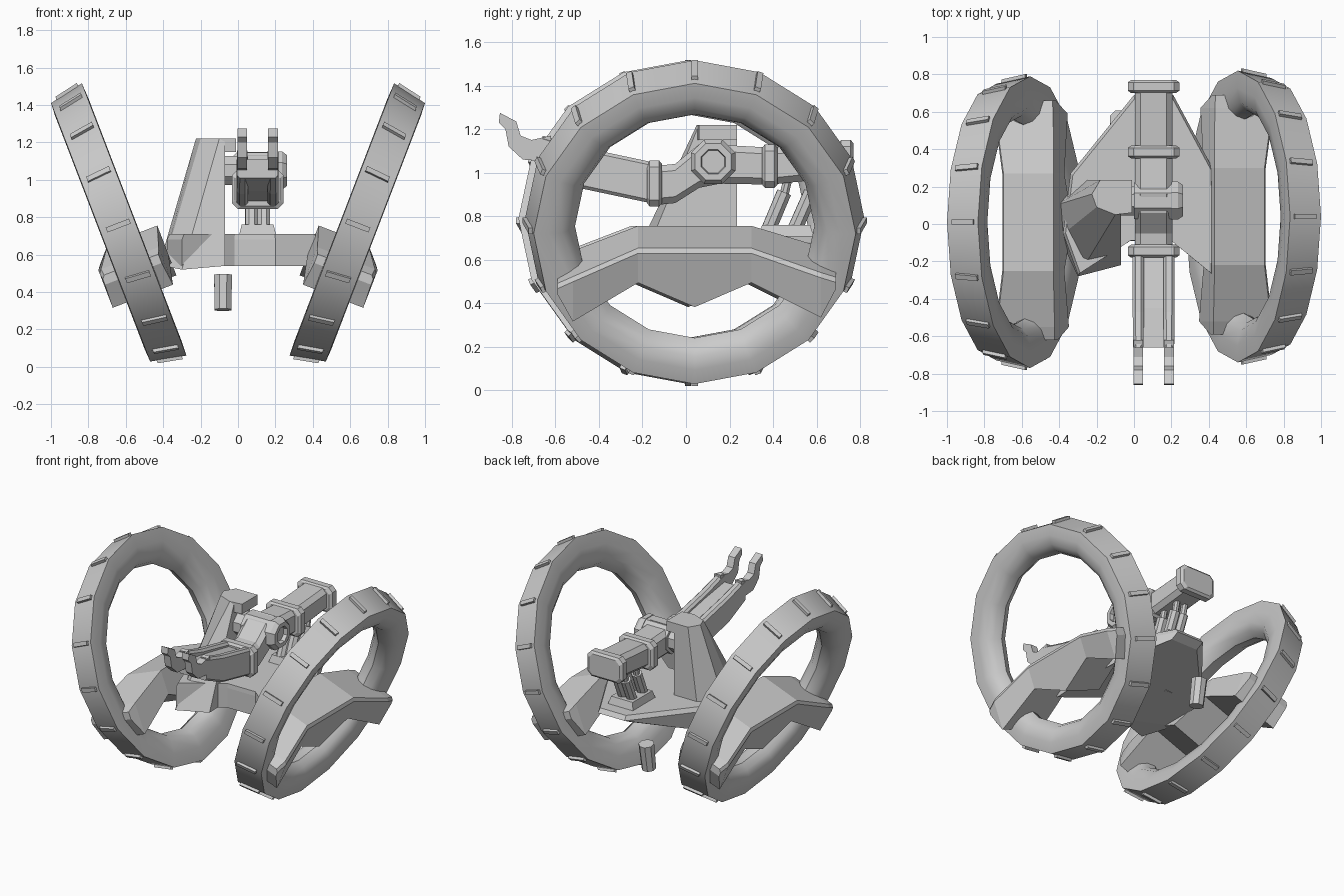
import bpy, bmesh, math
from mathutils import Vector

if "Cube" in bpy.data.objects:
    bpy.data.objects.remove(bpy.data.objects["Cube"])

TILT = math.radians(21.0)
CA, SA = math.cos(TILT), math.sin(TILT)
AX = 0.105  # arm centre line


def finish(name, bm, smooth=None):
    bmesh.ops.recalc_face_normals(bm, faces=bm.faces)
    me = bpy.data.meshes.new(name)
    bm.to_mesh(me)
    bm.free()
    ob = bpy.data.objects.new(name, me)
    bpy.context.collection.objects.link(ob)
    if smooth:
        bpy.ops.object.select_all(action='DESELECT')
        ob.select_set(True)
        bpy.context.view_layer.objects.active = ob
        bpy.ops.object.shade_smooth_by_angle(angle=math.radians(smooth))
    return ob


def loft(name, rings, closed=False, smooth=None):
    """Skin a list of equal-length rings; cap the ends unless closed."""
    bm = bmesh.new()
    vs = [[bm.verts.new(p) for p in r] for r in rings]
    n = len(rings[0])
    for i in range(len(rings) if closed else len(rings) - 1):
        a, b = vs[i], vs[(i + 1) % len(rings)]
        for j in range(n):
            k = (j + 1) % n
            bm.faces.new((a[j], a[k], b[k], b[j]))
    if not closed:
        bm.faces.new(vs[0])
        bm.faces.new(vs[-1])
    return finish(name, bm, smooth)


def tube(name, p, q, r, n=8, r2=None):
    p, q = Vector(p), Vector(q)
    d = (q - p).normalized()
    side = d.orthogonal().normalized()
    up = d.cross(side)
    rings = []
    for c, rad in ((p, r), (q, r2 or r)):
        rings.append([c + rad * (math.cos(t) * side + math.sin(t) * up)
                      for t in [(i + 0.5) * 2 * math.pi / n for i in range(n)]])
    return loft(name, rings)


def section(y, z, hw, hh, c=0.03, x=AX):
    """Chamfered rectangle across the arm."""
    pts = [(hw, hh - c), (hw - c, hh), (c - hw, hh), (-hw, hh - c),
           (-hw, c - hh), (c - hw, -hh), (hw - c, -hh), (hw, c - hh)]
    return [(x + a, y, z + b) for a, b in pts]


def wheel(s, cy, tag):
    def P(u, y, v):
        return (s * (0.645 + u * CA + v * SA), cy + y, 0.754 - u * SA + v * CA)

    # tyre: conical tread, rounded inner side
    prof = [(.78, -.096), (.74, .096), (.67, .1), (.61, .085), (.57, .05),
            (.55, 0), (.57, -.05), (.61, -.085), (.69, -.1)]
    angs = [i * math.pi / 8 for i in range(16)]
    loft(tag + "_tyre", [[P(u, r * math.cos(t), r * math.sin(t)) for r, u in prof]
                         for t in angs], closed=True, smooth=40)
    # tread bars
    for i, t in enumerate(angs):
        rings = []
        for u, r in ((-.072, .775), (.062, .747)):
            rings.append([P(u, (r + h) * math.cos(t) - w * math.sin(t),
                            (r + h) * math.sin(t) + w * math.cos(t))
                          for h, w in ((-.03, -.014), (.016, -.014), (.016, .014), (-.03, .014))])
        loft(f"{tag}_tread_{i}", rings)
    # bracket block passing through the wheel: y, top, bottom, inner u, outer u
    st = [(-.63, -.22, -.27, -.15, .175), (-.56, -.185, -.40, -.165, .18),
          (-.26, -.075, -.24, -.2, .10), (0, -.075, -.36, -.2, .10),
          (.26, -.075, -.24, -.2, .10), (.58, -.165, -.38, -.165, .18),
          (.65, -.19, -.24, -.15, .175)]
    loft(tag + "_bracket", [[P(a, y, t), P(b - .015, y, t), P(b, y, t - .02),
                             P(b, y, l), P(a, y, l)] for y, t, l, a, b in st])


wheel(1, 0.04, "right_wheel")
wheel(-1, 0.01, "left_wheel")

# hull plate between the wheels
plan = [(.0, .69), (.21, .69), (.42, .30), (.43, -.05), (.42, -.27), (.2, -.09),
        (-.02, -.09), (-.3, -.27), (-.38, -.05), (-.34, .27)]
bottom = [(x, y - (.06 if y > .5 else 0), .65 if y > .5 else .54) for x, y in plan]
loft("hull", [bottom, [(x, y, .68) for x, y in plan],
              [(AX + (x - AX) * .97, y * .97, .71) for x, y in plan]])
loft("piston_base", [[(AX + a * w, .46 + b * w, z) for a, b in
                      ((.1, .13), (-.1, .13), (-.1, -.13), (.1, -.13))]
                     for w, z in ((1, .70), (.85, .76))])

# side tower carrying the arm joint
low = [(-.42, .10, .55), (-.27, .235, .55), (-.07, .235, .55), (-.07, -.22, .54),
       (-.3, -.28, .52), (-.4, -.07, .54)]
top = [(-.225, .16), (-.18, .235), (-.01, .235), (-.01, .06), (-.1, .05), (-.2, .09)]
loft("tower", [low, [(min(x, -.07) if i in (2, 3) else x, y, 1.22)
                     for i, (x, y) in enumerate(top)]])
loft("tower_cap", [[(x, y, z) for x, y in top] for z in (1.15, 1.22)])

# joint: axle, hub and recessed octagonal end cap
J = (.125, 1.05)
tube("joint_axle", (-.12, *J), (.0, *J), .085)
tube("joint_hub", (.0, *J), (.215, *J), .105)


def octa(x, r):
    return [(x, J[0] + r * math.cos(t), J[1] + r * math.sin(t))
            for t in [(i + .5) * math.pi / 4 for i in range(8)]]


loft("joint_cap", [octa(.2, .11), octa(.235, .11), octa(.262, .09),
                   octa(.262, .06), octa(.235, .055)])

# arm: rear beam, elbow and flanges
loft("rear_beam", [section(y, z, w, h) for y, z, w, h in
                   ((.12, 1.04, .1, .09), (.39, 1.03, .1, .085), (.72, 1.06, .1, .08))])
loft("elbow", [section(y, z, w, h) for y, z, w, h in
               ((-.15, .94, .1, .09), (-.05, .95, .1, .09), (.06, 1.03, .1, .1), (.16, 1.05, .1, .1))])
for i, (y, z, h) in enumerate(((-.145, .95, .105), (.385, 1.03, .1), (.735, 1.06, .09))):
    loft(f"arm_flange_{i}", [section(y - .035, z, .12, h - .015), section(y - .022, z, .138, h),
                             section(y + .022, z, .138, h), section(y + .035, z, .12, h - .015)])

# forearm: centre trough with two side rails
loft("forearm_core", [section(-.14, .95, .08, .07, .01), section(-.45, 1.01, .08, .07, .01),
                      section(-.66, 1.06, .08, .05, .01)])
for s, tag in ((-1, "left"), (1, "right")):
    x = AX + s * .082
    loft(tag + "_rail", [section(-.14, .95, .03, .095, .015, x), section(-.47, 1.02, .03, .095, .015, x),
                         section(-.66, 1.09, .028, .08, .015, x)])
    # claw profile in y, z
    claw = [(-.62, 1.17), (-.71, 1.15), (-.76, 1.17), (-.78, 1.235), (-.855, 1.275),
            (-.86, 1.23), (-.83, 1.20), (-.815, 1.12), (-.75, 1.06), (-.62, 1.05)]
    loft(tag + "_claw", [[(x + d, y, z) for y, z in claw] for d in (-.026, .026)])

# pistons under the rear beam
for i, (y0, y1) in enumerate(((.38, .475), (.5, .6))):
    for x in (.072, .138):
        tag = f"piston_{i}_{'l' if x < AX else 'r'}"
        m = y0 + (y1 - y0) * .75
        tube(tag + "_sleeve", (x, y0, .74), (x, m, .91), .036)
        tube(tag + "_rod", (x, m, .9), (x, y1, 1.0), .022)

# loose peg below the hull
tube("lower_peg", (-.08, .56, .49), (-.08, .53, .305), .052, 8, .048)
